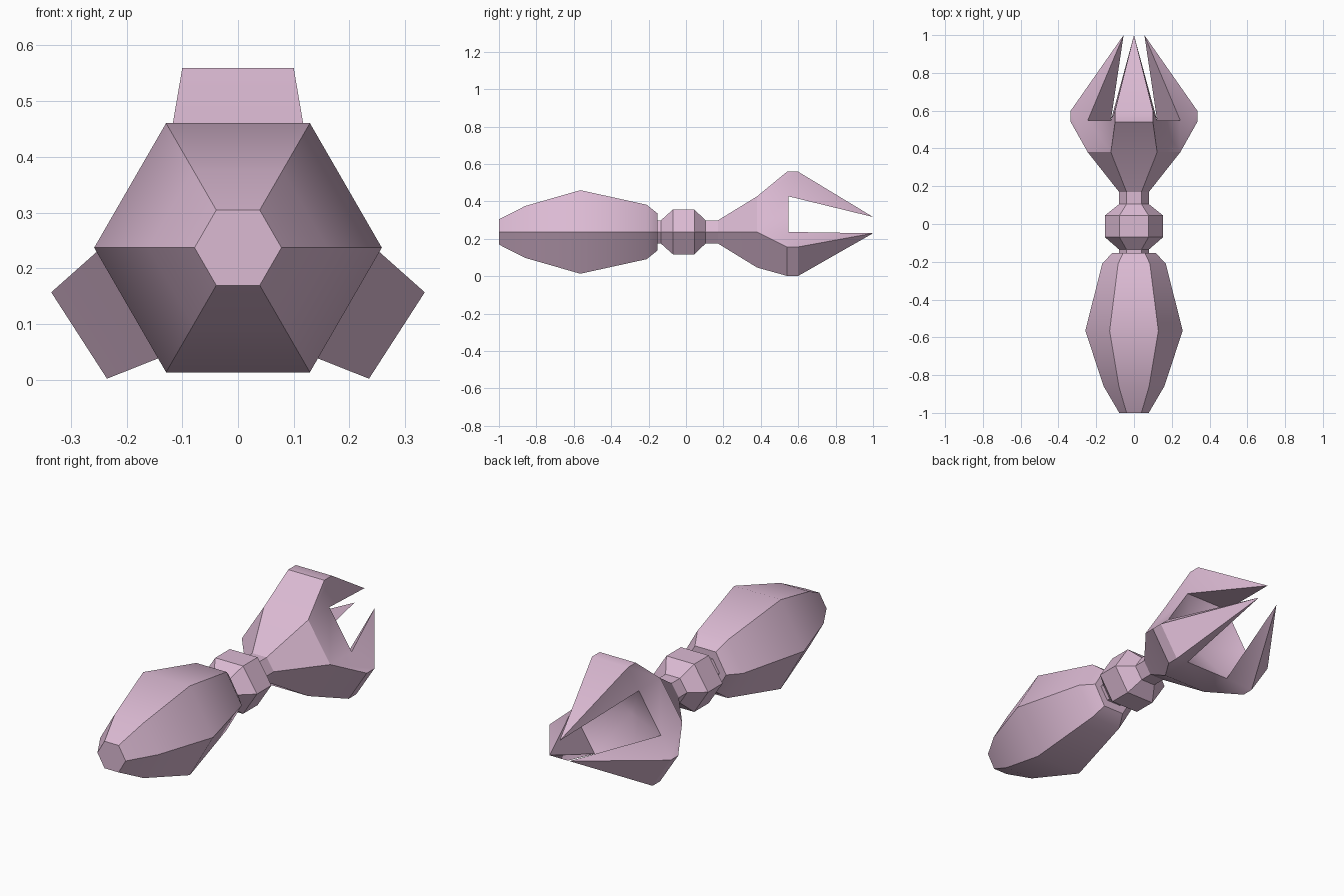
import bpy, bmesh, math

if "Cube" in bpy.data.objects:
    bpy.data.objects.remove(bpy.data.objects["Cube"])

AXIS_Z = 0.237
pink = bpy.data.materials.new("dusty pink")
pink.diffuse_color = (0.71, 0.49, 0.65, 1)
pink.use_nodes = True
pink.node_tree.nodes["Principled BSDF"].inputs["Base Color"].default_value = pink.diffuse_color


def hexagon(bm, y, r, k):
    """Six vertices around the long axis; k is the height of the flat side over r."""
    pts = [(1, 0), (.5, k), (-.5, k), (-1, 0), (-.5, -k), (.5, -k)]
    return [bm.verts.new((r * a, y, AXIS_Z + r * b)) for a, b in pts]


def bridge(bm, a, b, skip=()):
    for i in range(6):
        if i not in skip:
            j = (i + 1) % 6
            bm.faces.new((a[i], a[j], b[j], b[i]))


def finish(bm, name):
    bmesh.ops.recalc_face_normals(bm, faces=bm.faces[:])
    me = bpy.data.meshes.new(name)
    bm.to_mesh(me)
    bm.free()
    ob = bpy.data.objects.new(name, me)
    bpy.context.collection.objects.link(ob)
    me.materials.append(pink)
    bpy.ops.object.select_all(action='DESELECT')
    ob.select_set(True)
    bpy.context.view_layer.objects.active = ob
    bpy.ops.object.shade_smooth_by_angle(angle=math.radians(33))


def turned(name, profile, k):
    bm = bmesh.new()
    rings = [hexagon(bm, y, r, k) for y, r in profile]
    for a, b in zip(rings, rings[1:]):
        bridge(bm, a, b)
    bm.faces.new(rings[0])
    bm.faces.new(rings[-1])
    finish(bm, name)


# Swelling grip and the knob with its necks
turned("handle", [(-1, .078), (-.86, .16), (-.565, .258), (-.21, .168), (-.153, .115)], .866)
turned("knob", [(-.17, .079), (-.135, .079), (-.07, .154), (.045, .154),
                (.105, .079), (.17, .079)], .777)

# Claw: hexagonal cup with a shallow hollow and three prongs on alternate sides
bm = bmesh.new()
base = hexagon(bm, .17, .079, .777)
belly = hexagon(bm, .38, .245, .777)
rim = hexagon(bm, .548, .245, .777)
bm.faces.new(base)
bridge(bm, base, belly)
bridge(bm, belly, rim, skip=(1, 3, 5))
pit = bm.verts.new((0, .43, AXIS_Z))
for i in range(6):
    bm.faces.new((rim[i], rim[(i + 1) % 6], pit))

# Each prong: side of the cup, two outer corners (x, z from axis), tip
prongs = [(1, (.1, .322), (-.1, .322), (0, .08)),
          (3, (-.335, -.08), (-.235, -.235), (-.055, -.007)),
          (5, (.235, -.235), (.335, -.08), (.055, -.007))]
for i, p, q, t in prongs:
    j = (i + 1) % 6
    c0, c1, d0, d1 = [bm.verts.new((x, y, AXIS_Z + z))
                      for y in (.54, .6) for x, z in (p, q)]
    tip = bm.verts.new((t[0], 1, AXIS_Z + t[1]))
    bm.faces.new((belly[i], belly[j], c1, c0))
    bm.faces.new((c0, c1, d1, d0))
    bm.faces.new((d0, d1, tip))
    bm.faces.new((rim[i], rim[j], tip))
    for n, c, d in ((i, c0, d0), (j, c1, d1)):
        bm.faces.new((belly[n], c, d, rim[n]))
        bm.faces.new((rim[n], d, tip))
finish(bm, "claw")
